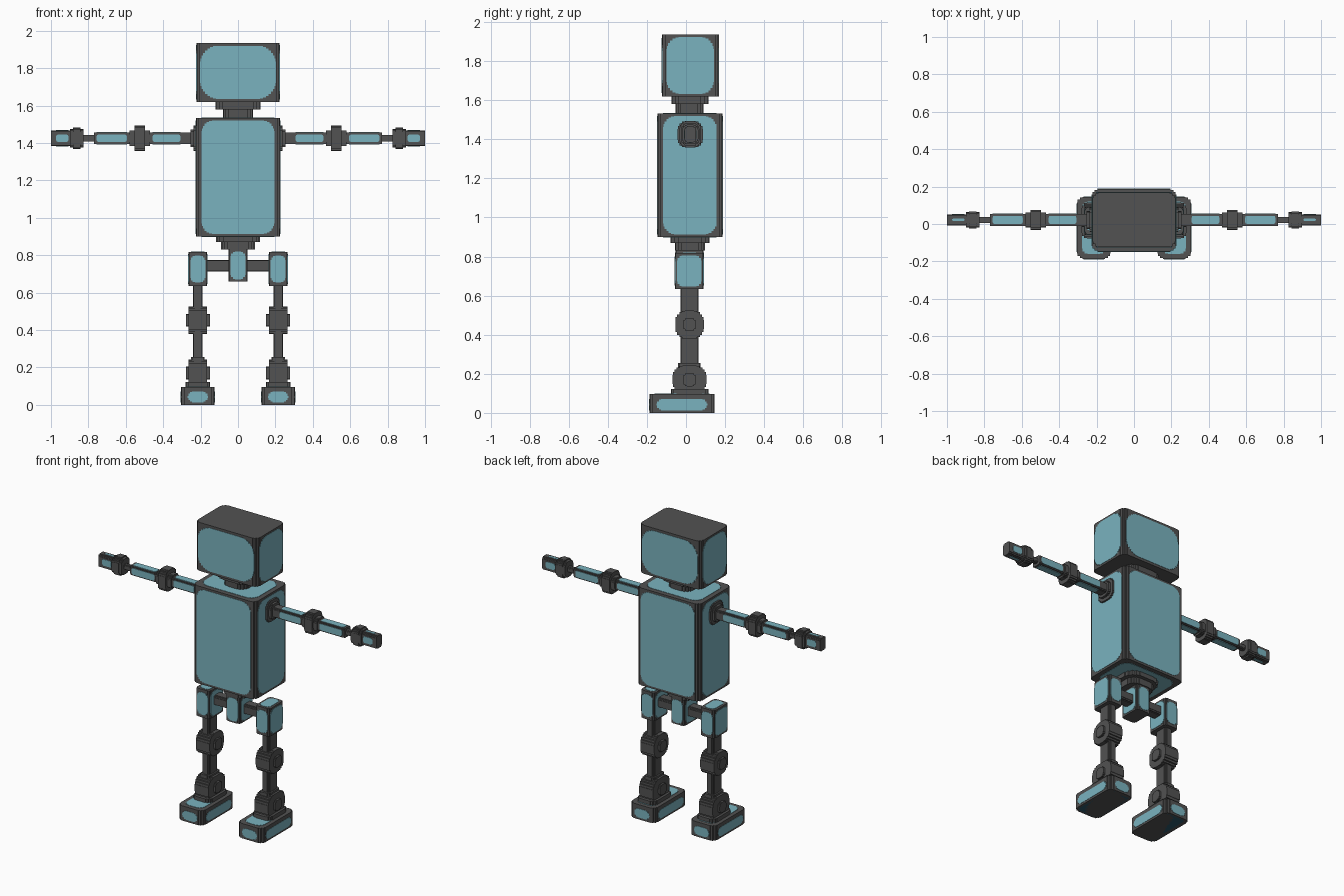
import bpy
import bmesh
import math

if "Cube" in bpy.data.objects:
    bpy.data.objects.remove(bpy.data.objects["Cube"])


def material(name, rgb):
    m = bpy.data.materials.new(name)
    m.diffuse_color = (*rgb, 1.0)
    m.use_nodes = True
    m.node_tree.nodes["Principled BSDF"].inputs["Base Color"].default_value = m.diffuse_color
    return m


GREY = material("dark grey", (0.084, 0.084, 0.084))
TEAL = material("teal", (0.195, 0.45, 0.52))
NAVY = material("deep blue", (0.025, 0.10, 0.15))


def stepped_outline(u0, u1, v0, v1, r, n):
    """Rectangle whose corners are rounded off in n small stair steps."""
    cu, cv = (u0 + u1) / 2, (v0 + v1) / 2
    hu, hv = (u1 - u0) / 2, (v1 - v0) / 2
    if n == 0:
        return [(u0, v0), (u1, v0), (u1, v1), (u0, v1)]
    quarter = []
    for k in range(n + 1):
        a = math.pi / 2 * k / n
        p = (hu - r + r * math.cos(a), hv - r + r * math.sin(a))
        if k:
            quarter.append((p[0], quarter[-1][1]))
        quarter.append(p)
    pts = []
    for su, sv in ((1, 1), (-1, 1), (-1, -1), (1, -1)):
        part = [(cu + su * u, cv + sv * v) for u, v in quarter]
        pts += part if su * sv > 0 else part[::-1]
    return pts


def prism(name, axis, box, r=0.0, n=0, mat=GREY, mirror=False):
    """Extrude a stepped rectangle along an axis; box = x0, x1, y0, y1, z0, z1."""
    x, y, z = box[0:2], box[2:4], box[4:6]
    u, v, t = {"x": (y, z, x), "y": (x, z, y), "z": (x, y, z)}[axis]
    place = {"x": lambda a, b, c: (c, a, b),
             "y": lambda a, b, c: (a, c, b),
             "z": lambda a, b, c: (a, b, c)}[axis]
    pts = stepped_outline(*u, *v, r, n)
    bm = bmesh.new()
    low = [bm.verts.new(place(a, b, t[0])) for a, b in pts]
    high = [bm.verts.new(place(a, b, t[1])) for a, b in pts]
    bm.faces.new(low)
    bm.faces.new(high)
    for i in range(len(pts)):
        j = (i + 1) % len(pts)
        bm.faces.new((low[i], low[j], high[j], high[i]))
    bmesh.ops.recalc_face_normals(bm, faces=bm.faces)
    me = bpy.data.meshes.new(name)
    bm.to_mesh(me)
    bm.free()
    me.materials.append(mat)
    ob = bpy.data.objects.new(name, me)
    bpy.context.collection.objects.link(ob)
    if mirror:
        ob.modifiers.new("Mirror", "MIRROR")
    return ob


def panels(name, box, sides, inset, r, n=4, mirror=False, mat=TEAL):
    """Thin coloured plates on the listed sides, e.g. '-y +y'; inset = dx, dy, dz."""
    for s in sides.split():
        i = "xyz".index(s[1])
        b = []
        for k in range(3):
            b += [box[2 * k] + inset[k], box[2 * k + 1] - inset[k]]
        p = box[2 * i + (s[0] == "+")]
        b[2 * i:2 * i + 2] = [p - 0.002, p + 0.002]
        prism(name, s[1], b, r, n, mat, mirror)


def centred(x, y, z, dx, dy, dz):
    return (x - dx, x + dx, y - dy, y + dy, z - dz, z + dz)


# Head
head = (-0.222, 0.222, -0.123, 0.168, 1.62, 1.935)
prism("head", "z", head, 0.03, 3)
panels("head_face_panel", head, "-y +y", (0.02, 0, 0.016), 0.085, 8)
panels("head_side_panel", head, "-x +x", (0, 0.024, 0.012), 0.06, 6)

# Neck
prism("neck_collar", "z", (-0.12, 0.12, -0.075, 0.115, 1.58, 1.62), 0.06, 4)
prism("neck", "z", (-0.08, 0.08, -0.055, 0.09, 1.53, 1.58), 0.045, 4)

# Torso
torso = (-0.225, 0.225, -0.147, 0.187, 0.90, 1.533)
prism("torso", "z", torso, 0.03, 3)
panels("torso_front_panel", torso, "-y +y", (0.03, 0, 0.014), 0.055, 6)
panels("torso_side_panel", torso, "-x +x", (0, 0.03, 0.014), 0.055, 6)
panels("torso_end_panel", torso, "-z +z", (0.03, 0.03, 0), 0.05, 5)

# Waist rings
for half, z0, z1 in ((0.118, 0.87, 0.90), (0.09, 0.83, 0.87)):
    prism("waist_ring", "z", (-half, half, 0.02 - half * 0.85, 0.02 + half * 0.85, z0, z1),
          half * 0.55, 4)

# Pelvis block and hip bar
pelvis = (-0.05, 0.05, -0.055, 0.09, 0.66, 0.83)
prism("pelvis", "z", pelvis, 0.015, 2)
panels("pelvis_front_panel", pelvis, "-y +y", (0.01, 0, 0.01), 0.025, 3)
panels("pelvis_side_panel", pelvis, "-x +x", (0, 0.015, 0.01), 0.025, 3)
prism("hip_bar", "x", (0.05, 0.166, -0.015, 0.055, 0.712, 0.775), 0.012, 2, mirror=True)

# Hip blocks
LX = 0.215
hip = (LX - 0.05, LX + 0.05, -0.057, 0.09, 0.635, 0.817)
prism("hip_block", "z", hip, 0.015, 2, mirror=True)
panels("hip_front_panel", hip, "-y +y", (0.01, 0, 0.018), 0.025, 3, True)
panels("hip_side_panel", hip, "-x +x", (0, 0.01, 0.012), 0.025, 3, True)
panels("hip_top_panel", hip, "+z", (0.014, 0.014, 0), 0.02, 3, True)

# Legs with stepped round knee and ankle joints
prism("leg", "z", (LX - 0.026, LX + 0.026, -0.027, 0.063, 0.10, 0.64), 0.012, 2, mirror=True)
for part, z, ry in (("knee", 0.452, 0.073), ("ankle", 0.17, 0.086)):
    prism(part, "x", centred(LX, 0.018, z, 0.05, ry, 0.073), 0.05, 5, mirror=True)
    prism(part + "_cap", "x", centred(LX, 0.018, z, 0.064, 0.034, 0.034), 0.02, 3, mirror=True)
prism("ankle_sleeve", "z", (LX - 0.036, LX + 0.036, -0.04, 0.075, 0.23, 0.255), 0.015, 2,
      mirror=True)
prism("ankle_base", "z", (LX - 0.066, LX + 0.066, -0.078, 0.115, 0.095, 0.122), 0.03, 3,
      mirror=True)

# Feet
foot = (LX - 0.09, LX + 0.09, -0.187, 0.145, 0.0, 0.096)
prism("foot", "z", foot, 0.03, 3, mirror=True)
low = (*foot[:5], 0.084)
panels("foot_toe_panel", low, "-y +y", (0.036, 0, 0.013), 0.024, 3, True)
panels("foot_side_panel", low, "-x +x", (0, 0.036, 0.013), 0.024, 3, True)
panels("foot_top_panel", foot, "+z", (0.026, 0.026, 0), 0.03, 3, True)
sole = (*foot[:4], 0.002, foot[5])
panels("foot_sole", sole, "-z", (0.012, 0.012, 0), 0.025, 3, True, NAVY)

# Arms: stepped round sections strung along x (x0, x1, half depth, half height)
AY, AZ = 0.022, 1.425
for part, x0, x1, hy, hz in (
        ("shoulder_disc", 0.22, 0.238, 0.066, 0.068),
        ("shoulder_ring", 0.238, 0.254, 0.048, 0.048),
        ("elbow", 0.47, 0.58, 0.04, 0.042),
        ("elbow_ring", 0.498, 0.553, 0.054, 0.068),
        ("wrist", 0.765, 0.835, 0.016, 0.017),
        ("hand_cuff", 0.825, 0.897, 0.042, 0.05),
        ("hand_cuff_ring", 0.842, 0.882, 0.046, 0.058)):
    prism(part, "x", (x0, x1, AY - hy, AY + hy, AZ - hz, AZ + hz),
          0.6 * min(hy, hz), 4, mirror=True)

for part, x0, x1, p0, p1 in (("upper_arm", 0.25, 0.475, 0.307, 0.457),
                             ("forearm", 0.575, 0.77, 0.594, 0.757)):
    prism(part, "x", (x0, x1, AY - 0.032, AY + 0.032, AZ - 0.031, AZ + 0.031), 0.01, 2,
          mirror=True)
    bar = (p0, p1, AY - 0.032, AY + 0.032, AZ - 0.031, AZ + 0.031)
    panels(part + "_front_panel", bar, "-y +y", (0, 0, 0.01), 0.008, 2, True)
    panels(part + "_top_panel", bar, "-z +z", (0, 0.01, 0), 0.008, 2, True)

# Hands
prism("hand", "x", (0.89, 1.0, AY - 0.029, AY + 0.029, AZ - 0.042, AZ + 0.042), 0.012, 2,
      mirror=True)
grip = (0.906, 0.972, AY - 0.029, AY + 0.029, AZ - 0.042, AZ + 0.042)
panels("hand_side_panel", grip, "-y +y", (0, 0, 0.021), 0.008, 2, True)
panels("hand_top_panel", grip, "-z +z", (0, 0.022, 0), 0.003, 1, True)
